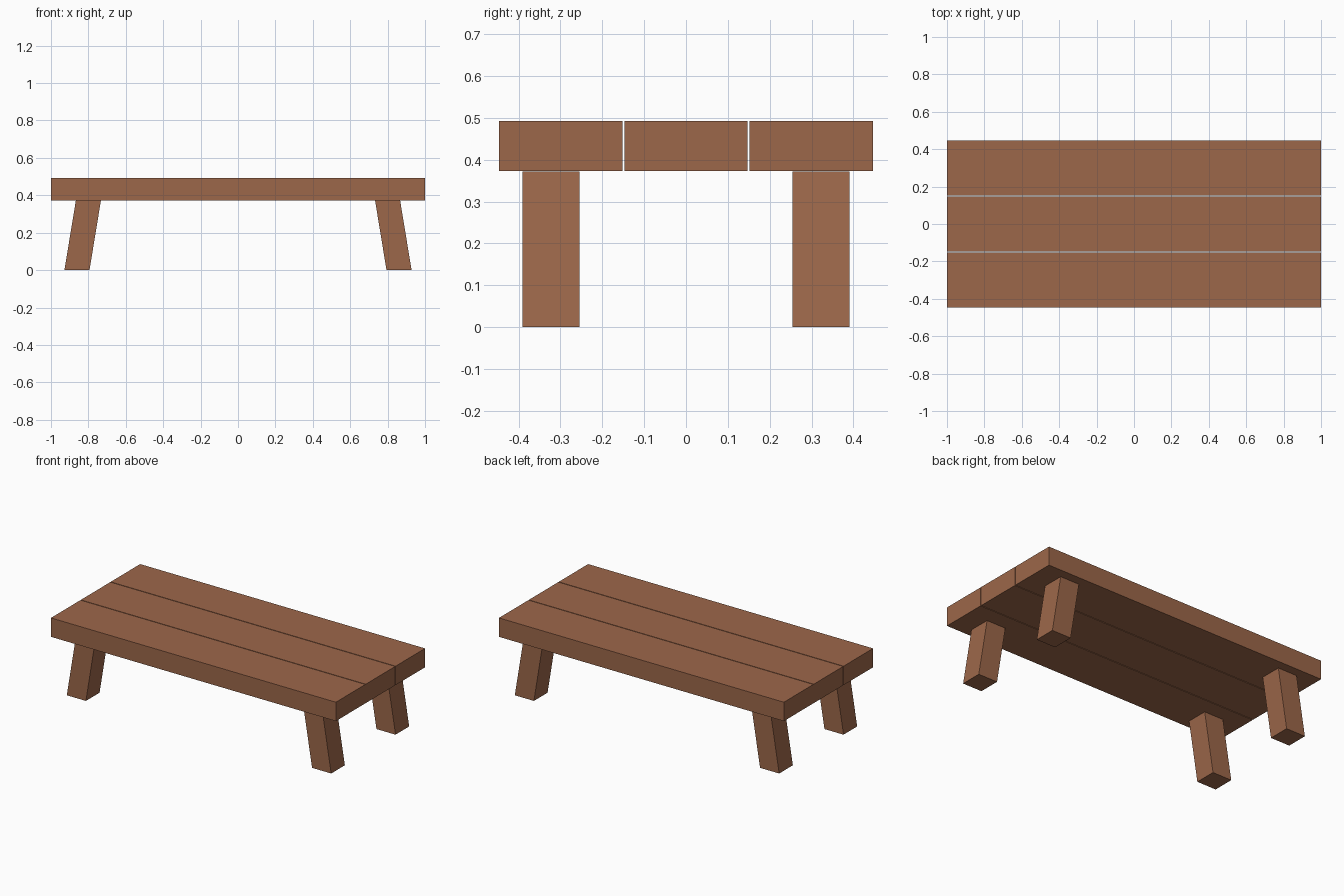
import bpy, bmesh

if "Cube" in bpy.data.objects:
    bpy.data.objects.remove(bpy.data.objects["Cube"])

wood = bpy.data.materials.new("brown wood")
wood.diffuse_color = (0.335, 0.136, 0.068, 1)
wood.use_nodes = True
wood.node_tree.nodes["Principled BSDF"].inputs["Base Color"].default_value = wood.diffuse_color


def sheared_box(name, x, y, z, lean=0.0):
    """Box spanning the x, y, z ranges; the top is shifted along x by lean."""
    bm = bmesh.new()
    bmesh.ops.create_cube(bm, size=1)
    for v in bm.verts:
        top = v.co.z > 0
        v.co.x = x[v.co.x > 0] + (lean if top else 0)
        v.co.y = y[v.co.y > 0]
        v.co.z = z[top]
    bmesh.ops.recalc_face_normals(bm, faces=bm.faces)
    mesh = bpy.data.meshes.new(name)
    bm.to_mesh(mesh)
    bm.free()
    mesh.materials.append(wood)
    obj = bpy.data.objects.new(name, mesh)
    bpy.context.collection.objects.link(obj)
    return obj


# Three tabletop planks with narrow gaps
for label, yc in (("front", -0.2995), ("middle", 0), ("back", 0.2995)):
    sheared_box(label + "_plank", (-1, 1), (yc - 0.1475, yc + 0.1475), (0.373, 0.493))

# Four legs splayed outward along the length
for x_label, sx in (("left", -1), ("right", 1)):
    for y_label, sy in (("front", -1), ("back", 1)):
        sheared_box(f"{y_label}_{x_label}_leg",
                    sorted((sx * 0.794, sx * 0.928)),
                    sorted((sy * 0.254, sy * 0.391)),
                    (0, 0.3715), lean=-sx * 0.061)
